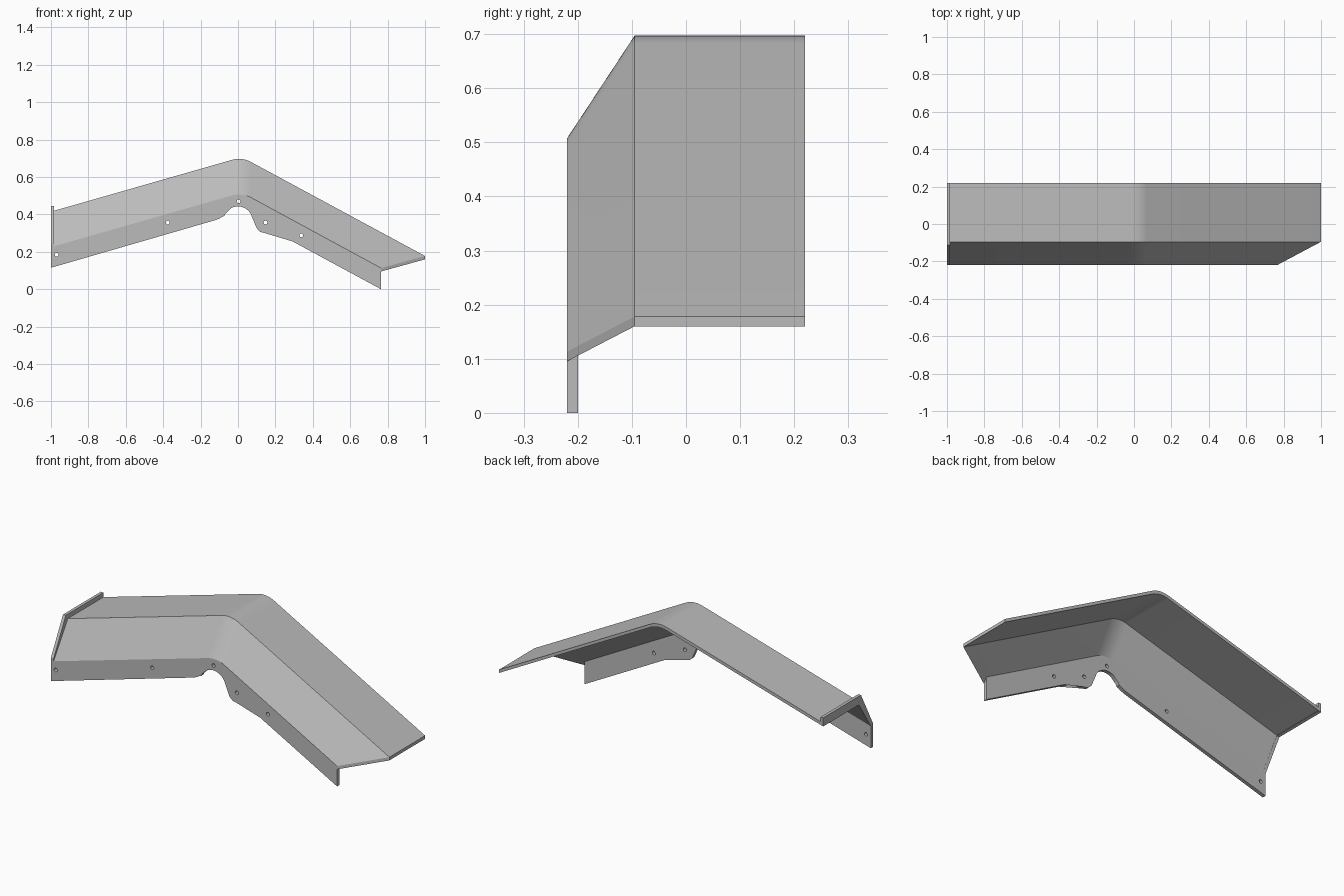
import bpy, bmesh, math

cube = bpy.data.objects.get("Cube")
if cube:
    bpy.data.objects.remove(cube, do_unlink=True)

grey = bpy.data.materials.new("plain grey")
grey.use_nodes = True
COLOUR = (0.5, 0.5, 0.5, 1)
grey.diffuse_color = COLOUR
grey.node_tree.nodes["Principled BSDF"].inputs["Base Color"].default_value = COLOUR

FRONT, FOLD, BACK = -0.22, -0.095, 0.22   # depth of the bends
DROP = 0.19                               # fall of the sloping face
THICK = 0.018
LEFT_SLOPE, RIGHT_SLOPE = math.atan(0.288), math.atan(0.533)


def make(name, bm):
    bmesh.ops.recalc_face_normals(bm, faces=bm.faces)
    mesh = bpy.data.meshes.new(name)
    bm.to_mesh(mesh)
    bm.free()
    mesh.materials.append(grey)
    obj = bpy.data.objects.new(name, mesh)
    bpy.context.collection.objects.link(obj)
    return obj


def smooth(obj):
    bpy.ops.object.select_all(action='DESELECT')
    obj.select_set(True)
    bpy.context.view_layer.objects.active = obj
    bpy.ops.object.shade_smooth_by_angle(angle=math.radians(25))


def arc(cx, cz, r, start, end, steps):
    return [(cx + r * math.cos(math.radians(start + (end - start) * i / steps)),
             cz + r * math.sin(math.radians(start + (end - start) * i / steps)))
            for i in range(steps + 1)]


def ridge(end_x):
    """Rounded ridge line in x and z, ending at end_x on the right."""
    r = 0.136
    a, b = 90 + math.degrees(LEFT_SLOPE), 90 - math.degrees(RIGHT_SLOPE)
    bend = arc(0.0045, 0.561, r, a, b, 12)
    return [(-1, 0.415)] + bend + [(end_x, 0.711 - 0.533 * end_x)]


# Folded cover: flat top and sloping front, with the right end cut at an angle
bm = bmesh.new()
rows = []
for y, end_x, fall in ((BACK, 1, 0), (FOLD, 1, 0), (FRONT, 0.765, DROP)):
    rows.append([bm.verts.new((x, y, z - fall)) for x, z in ridge(end_x)])
for r0, r1 in zip(rows, rows[1:]):
    for i in range(len(r0) - 1):
        bm.faces.new((r0[i], r1[i], r1[i + 1], r0[i + 1]))
under = bmesh.ops.extrude_face_region(bm, geom=bm.faces[:], use_keep_orig=True)
for v in under["geom"]:
    if isinstance(v, bmesh.types.BMVert):
        v.co.z -= THICK
smooth(make("folded_cover", bm))

# Front mounting plate with its rounded notch
top_edge = [(x, z - DROP) for x, z in ridge(0.765)]
lower_edge = [(0.765, 0.0), (0.245, 0.281), (0.222, 0.293), (0.2, 0.3), (0.145, 0.3),
              (0.12, 0.306), (0.103, 0.321), (0.092, 0.345)]
lower_edge += arc(0, 0.365, 0.078, 15, 160, 14)
lower_edge += [(-0.085, 0.387), (-0.1, 0.378), (-0.12, 0.37), (-1, 0.115)]
outline = top_edge + lower_edge
bm = bmesh.new()
front = [bm.verts.new((x, FRONT, z)) for x, z in outline]
# the back of the top edge rises into the sloping sheet
back = [bm.verts.new((x, FRONT + 0.02, z + (0.02 if i < len(top_edge) else 0)))
        for i, (x, z) in enumerate(outline)]
bm.faces.new(front)
bm.faces.new(back)
for i in range(len(front)):
    j = (i + 1) % len(front)
    bm.faces.new((front[i], front[j], back[j], back[i]))
bmesh.ops.triangulate(bm, faces=[f for f in bm.faces if len(f.verts) > 4])
plate = make("mounting_plate", bm)

# Screw holes through the plate
bm = bmesh.new()
for x, z in ((-0.97, 0.185), (-0.375, 0.357), (0.003, 0.47),
             (0.147, 0.357), (0.338, 0.288), (0.737, 0.073)):
    ring = bmesh.ops.create_cone(bm, cap_ends=True, segments=16, radius1=0.01,
                                 radius2=0.01, depth=0.1)["verts"]
    for v in ring:
        v.co = (v.co.x + x, v.co.z + FRONT, v.co.y + z)
cutter = make("screw_hole_cutter", bm)
cutter.hide_render = True
cut = plate.modifiers.new("screw_holes", 'BOOLEAN')
cut.operation = 'DIFFERENCE'
cut.solver = 'EXACT'
cut.object = cutter
bpy.context.view_layer.objects.active = plate
bpy.ops.object.modifier_apply(modifier=cut.name)
bpy.data.objects.remove(cutter, do_unlink=True)
smooth(plate)

# Raised lip along the left end
profile = [(FRONT, 0.245), (-0.113, 0.445), (BACK, 0.445),
           (BACK, 0.4), (FOLD, 0.4), (FRONT, 0.212)]
bm = bmesh.new()
side = bm.faces.new([bm.verts.new((-1, y, z)) for y, z in profile])
lip = bmesh.ops.extrude_face_region(bm, geom=[side], use_keep_orig=True)
bmesh.ops.translate(bm, vec=(0.017, 0, 0),
                    verts=[v for v in lip["geom"] if isinstance(v, bmesh.types.BMVert)])
make("end_lip", bm)
